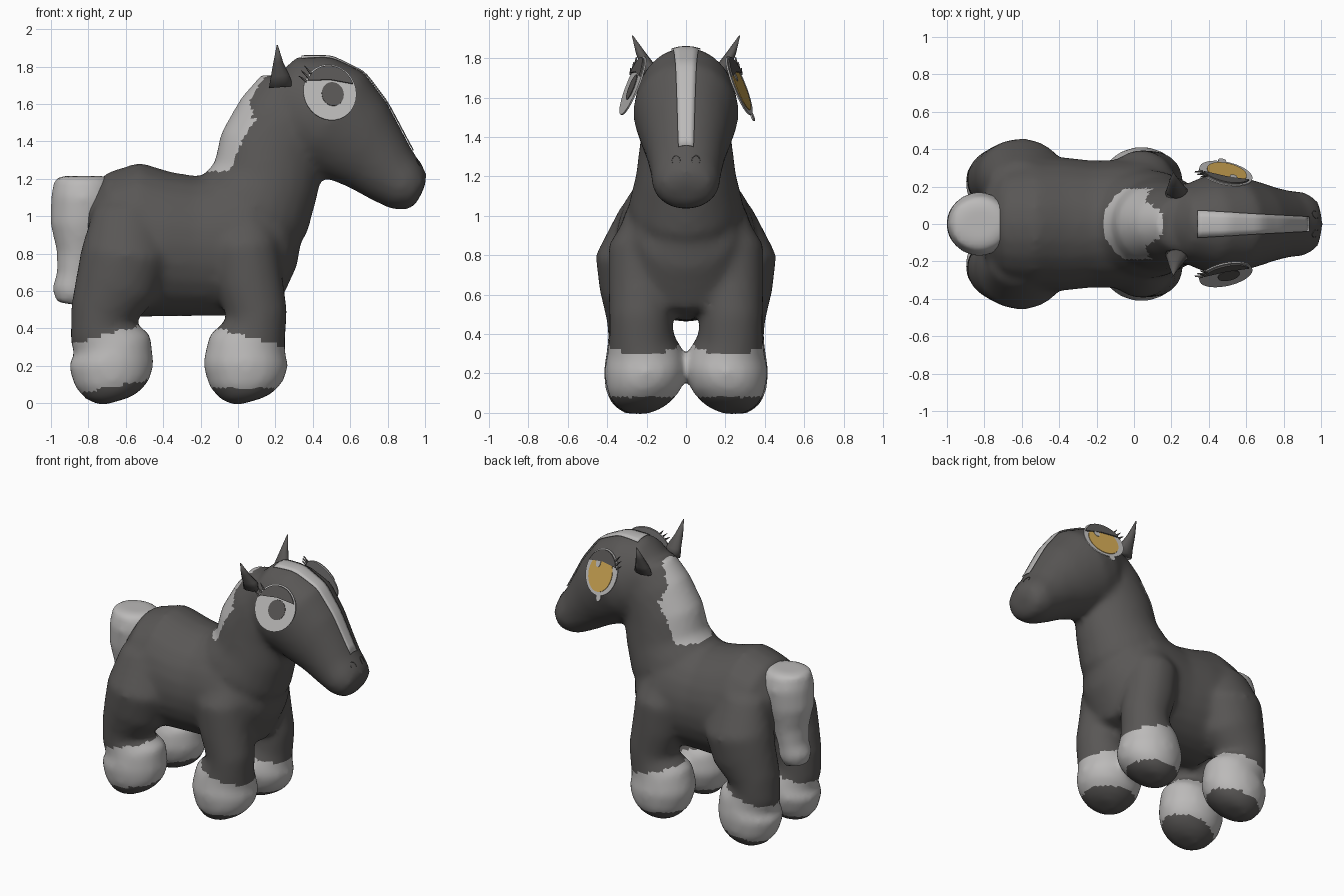
import bpy, bmesh, math
from mathutils import Vector
from mathutils.bvhtree import BVHTree

cube = bpy.data.objects.get("Cube")
if cube:
    bpy.data.objects.remove(cube, do_unlink=True)


def material(name, rgb):
    m = bpy.data.materials.new(name)
    m.use_nodes = True
    m.diffuse_color = (*rgb, 1)
    bsdf = next(n for n in m.node_tree.nodes if n.type == "BSDF_PRINCIPLED")
    bsdf.inputs["Base Color"].default_value = (*rgb, 1)
    return m


DARK = material("charcoal coat", (0.10, 0.095, 0.092))
PALE = material("pale grey", (0.50, 0.49, 0.485))
AMBER = material("amber iris", (0.60, 0.37, 0.085))


def make(name, bm, *mats, smooth=True):
    bmesh.ops.recalc_face_normals(bm, faces=bm.faces[:])
    me = bpy.data.meshes.new(name)
    bm.to_mesh(me)
    bm.free()
    for m in mats:
        me.materials.append(m)
    for p in me.polygons:
        p.use_smooth = smooth
    ob = bpy.data.objects.new(name, me)
    bpy.context.scene.collection.objects.link(ob)
    return ob


def loft(bm, sections, side=1, n=24):
    """Closed tube through (x, y, z, in-plane radius, side radius)."""
    rings = []
    for i, (x, y, z, a, b) in enumerate(sections):
        p0, p1 = sections[max(i - 1, 0)], sections[min(i + 1, len(sections) - 1)]
        t = Vector((p1[0] - p0[0], 0, p1[2] - p0[2])).normalized()
        across = Vector((-t.z, 0, t.x))
        ring = []
        for k in range(n):
            w = math.tau * k / n
            co = Vector((x, side * y, z)) + across * a * math.cos(w)
            co.y += b * math.sin(w)
            ring.append(bm.verts.new(co))
        rings.append(ring)
    for r, s in zip(rings, rings[1:]):
        for k in range(n):
            bm.faces.new((r[k], r[(k + 1) % n], s[(k + 1) % n], s[k]))
    bm.faces.new(rings[0])
    bm.faces.new(rings[-1])


def skin(ob, voxel, rounds):
    """Fuse the overlapping tubes into one soft surface."""
    rm = ob.modifiers.new("fuse", "REMESH")
    rm.mode, rm.voxel_size, rm.use_smooth_shade = "VOXEL", voxel, True
    sm = ob.modifiers.new("soften", "SMOOTH")
    sm.factor, sm.iterations = 0.5, rounds
    bpy.context.view_layer.update()
    dg = bpy.context.evaluated_depsgraph_get()
    me = bpy.data.meshes.new_from_object(ob.evaluated_get(dg))
    mats = list(ob.data.materials)
    ob.modifiers.clear()
    ob.data = me
    me.materials.clear()
    for m in mats:
        me.materials.append(m)
    for p in me.polygons:
        p.use_smooth = True


# Body: trunk, neck, head and four legs
trunk = [(-.79, 0, .82, .08, .12), (-.74, 0, .85, .24, .25), (-.66, 0, .865, .37, .34),
         (-.55, 0, .875, .415, .355), (-.4, 0, .85, .39, .36), (-.22, 0, .84, .375, .34),
         (-.05, 0, .85, .385, .345), (.1, 0, .88, .375, .335), (.22, 0, .94, .23, .25),
         (.3, 0, .97, .11, .12)]
neck = [(-.02, 0, .9, .3, .28), (.09, 0, 1.06, .32, .29), (.15, 0, 1.2, .29, .255),
        (.18, 0, 1.36, .285, .235), (.255, 0, 1.52, .265, .215), (.33, 0, 1.67, .22, .175)]
head = [(.16, 0, 1.66, .08, .08), (.24, 0, 1.635, .235, .19), (.38, 0, 1.58, .3, .255),
        (.5, 0, 1.52, .305, .27), (.62, 0, 1.41, .265, .235), (.73, 0, 1.31, .21, .2),
        (.82, 0, 1.22, .172, .18), (.9, 0, 1.16, .147, .172), (.96, 0, 1.13, .11, .14),
        (.98, 0, 1.12, .055, .075)]
front_leg = [(.03, .2, 1., .14, .1), (.035, .21, .85, .185, .185), (.06, .225, .65, .18, .17),
             (.1, .23, .48, .165, .16), (.09, .225, .39, .17, .165)]
hind_leg = [(-.6, .21, 1.05, .17, .12), (-.6, .245, .8, .24, .215), (-.65, .25, .63, .225, .19),
            (-.725, .24, .48, .175, .165), (-.73, .235, .39, .175, .16)]


def hoof(x, y, b):
    return [(x + dx, y + dy, z, .23 * k, b * k) for dx, dy, z, k in
            ((.01, 0, .31, .92), (0, 0, .21, 1), (.01, .01, .11, .89),
             (.02, .025, .045, .66), (.03, .035, .01, .36))]


bm = bmesh.new()
for part in (trunk, neck, head):
    loft(bm, part)
for side in (1, -1):
    loft(bm, front_leg + hoof(.04, .205, .21), side)
    loft(bm, hind_leg + hoof(-.68, .22, .2), side)
body = make("body", bm, DARK, PALE)
skin(body, 0.024, 9)

# Painted coat: socks, dark soles and mane
mane_edge = [(1.24, -.05), (1.28, .02), (1.4, .13), (1.48, .14), (1.53, .075),
             (1.62, .07), (1.7, .11), (1.76, .16), (1.82, .22)]


def mane_limit(z):
    for (z0, x0), (z1, x1) in zip(mane_edge, mane_edge[1:]):
        if z0 <= z <= z1:
            return x0 + (x1 - x0) * (z - z0) / (z1 - z0)
    return -9


for p in body.data.polygons:
    x, y, z = p.center
    if x > -.3:
        sock, sole = .37 - .28 * x, .08
    else:
        sock, sole = .31 + .28 * (x + .9), .05 + .2 * (x + .87)
    mane = -.25 < x < mane_limit(z) and abs(y) < .19
    p.material_index = int(sole < z < sock or mane)

# Tail
bm = bmesh.new()
loft(bm, [(-.82, 0, 1.215, .12, .1), (-.82, 0, 1.195, .16, .145), (-.825, 0, 1.1, .175, .172),
          (-.84, 0, .95, .165, .16), (-.85, 0, .8, .12, .125), (-.87, 0, .68, .1, .11),
          (-.885, 0, .6, .11, .11), (-.895, 0, .53, .08, .08)])
skin(make("tail", bm, PALE), 0.024, 4)

# Ears
for side, label in ((1, "left"), (-1, "right")):
    bm = bmesh.new()
    loft(bm, [(.23, .165, 1.69, .065, .04), (.225, .185, 1.75, .05, .04),
              (.215, .226, 1.82, .027, .027), (.21, .272, 1.915, .003, .003)], side, 12)
    make(label + "_ear", bm, DARK)

# Face stripe laid on the head
me = body.data
tree = BVHTree.FromPolygons([v.co for v in me.vertices], [p.vertices[:] for p in me.polygons])
bm = bmesh.new()
rows = []
for i in range(25):
    f = i / 24
    row = []
    for j in range(-2, 3):
        x, y = .34 + .59 * f, j / 2 * (.07 - .033 * f)
        hit, normal, _, _ = tree.ray_cast(Vector((x, y, 3)), Vector((0, 0, -1)))
        row.append(bm.verts.new(hit + normal * .01))
    rows.append(row)
for r, s in zip(rows, rows[1:]):
    for j in range(4):
        bm.faces.new((r[j], s[j], s[j + 1], r[j + 1]))
stripe = make("face_stripe", bm, PALE)
stripe.modifiers.new("thickness", "SOLIDIFY").thickness = .003

# Nostrils: thin arches on the muzzle
for side, label in ((1, "left"), (-1, "right")):
    cu = bpy.data.curves.new(label + "_nostril", "CURVE")
    cu.dimensions, cu.bevel_depth, cu.bevel_resolution = "3D", .002, 1
    sp = cu.splines.new("POLY")
    sp.points.add(8)
    for k, pt in enumerate(sp.points):
        w = math.pi * (k / 8 * 1.3 - .15)
        y, z = side * .05 + .02 * math.cos(w), 1.28 + .025 * math.sin(w)
        hit, normal, _, _ = tree.ray_cast(Vector((3, y, z)), Vector((-1, 0, 0)))
        pt.co = (*(hit + normal * .002), 1)
    cu.materials.append(DARK)
    bpy.context.scene.collection.objects.link(bpy.data.objects.new(label + "_nostril", cu))


def arc(cx, cy, rx, ry, start=0, end=math.tau, n=32):
    return [(cx + rx * math.cos(start + (end - start) * k / n),
             cy + ry * math.sin(start + (end - start) * k / n)) for k in range(n)]


def plate(name, outline, depth, mat, side):
    """Thin flat shape in the tilted plane of one eye."""
    n = Vector((.2, side * .92, .37)).normalized()
    u = (Vector((1, 0, 0)) - n * n.x).normalized()
    v = n.cross(u)
    v *= 1 if v.z > 0 else -1
    origin = Vector((.49, side * .266, 1.66))
    bm = bmesh.new()
    face = bm.faces.new([bm.verts.new(origin + u * a + v * b + n * depth) for a, b in outline])
    new = bmesh.ops.extrude_face_region(bm, geom=[face])["geom"]
    bmesh.ops.translate(bm, vec=n * .008, verts=[g for g in new if isinstance(g, bmesh.types.BMVert)])
    make(name, bm, mat, smooth=False)


# Eyes with heavy lids and lashes
for side, label in ((1, "left"), (-1, "right")):
    plate(label + "_eye_white", arc(0, 0, .145, .16), 0, PALE, side)
    if side > 0:
        plate("left_iris", arc(.005, -.01, .108, .126), .004, AMBER, side)
        plate("left_eye_glint", arc(.04, .05, .02, .026), .008, PALE, side)
        plate("left_tear", arc(-.02, -.168, .022, .028), 0, PALE, side)
    else:
        plate("right_pupil", arc(.015, -.01, .06, .068), .004, DARK, side)
    lid = arc(0, 0, .134, .15, .38, math.pi - .38) + [(-.122, .056), (0, .07)]
    plate(label + "_eyelid", lid, .010, DARK, side)
    for k in range(3):
        w = 2.45 + .18 * k
        d = Vector((math.cos(w), math.sin(w)))
        base, across = Vector((.135 * d.x, .155 * d.y)), Vector((-d.y, d.x)) * .007
        tip = base + d * .04 + Vector((-.005, .015))
        plate(f"{label}_lash_{k + 1}", [base - across, base + across, tip], .008, DARK, side)
